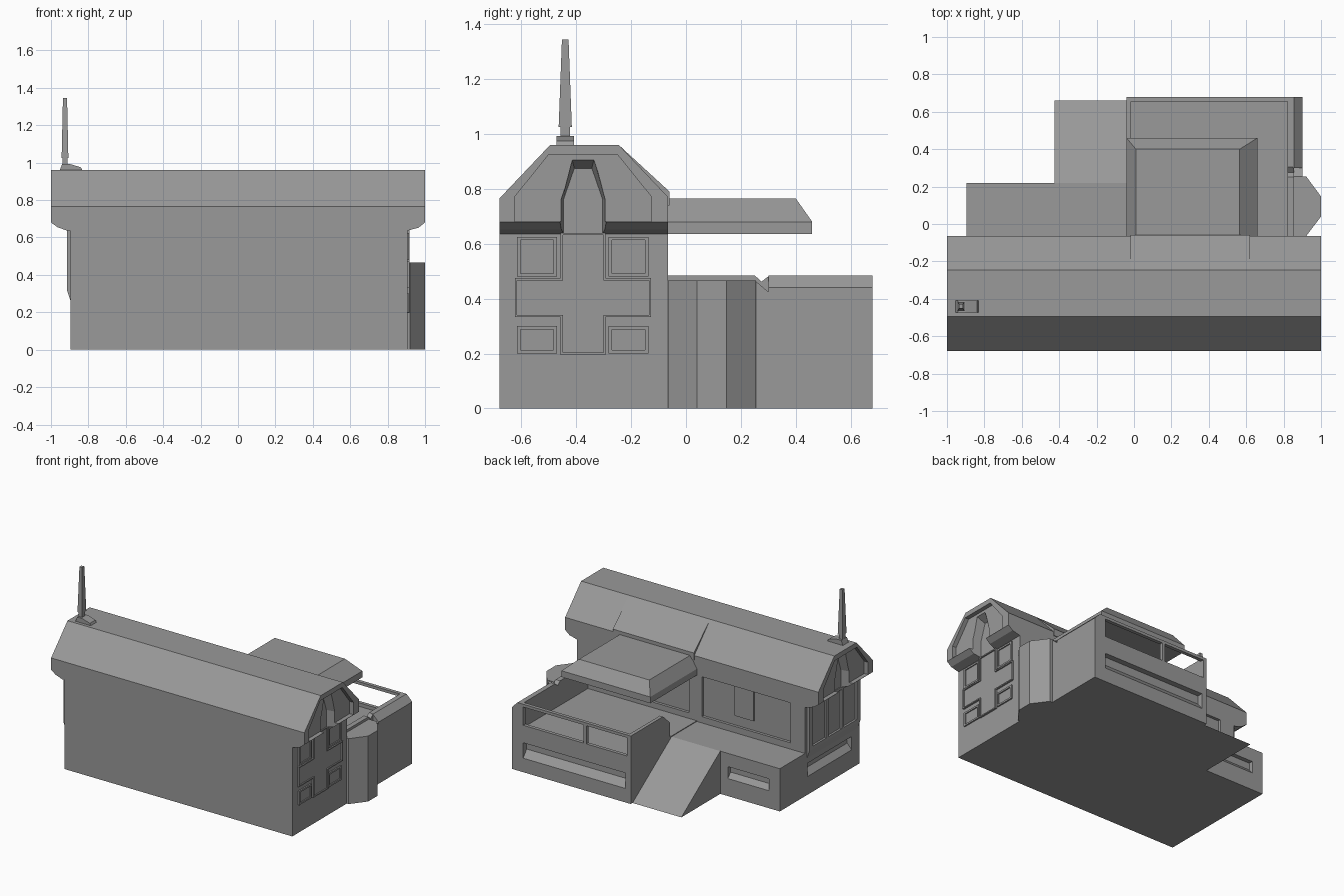
import bpy, bmesh

# One dark grey for the whole building
grey = bpy.data.materials.new("dark_grey")
grey.diffuse_color = (0.32, 0.32, 0.32, 1)


def prism(name, pts, axis, a, b, taper=None):
    """Extrude a 2D outline along an axis from a to b."""
    place = {'x': lambda p, d: (d, p[0], p[1]),
             'y': lambda p, d: (p[0], d, p[1]),
             'z': lambda p, d: (p[0], p[1], d)}[axis]
    bm = bmesh.new()
    lo = [bm.verts.new(place(p, a)) for p in pts]
    hi = [bm.verts.new(place(p, b)) for p in (taper or pts)]
    n = len(pts)
    bm.faces.new(lo)
    bm.faces.new(hi)
    for i in range(n):
        j = (i + 1) % n
        bm.faces.new((lo[i], lo[j], hi[j], hi[i]))
    bmesh.ops.recalc_face_normals(bm, faces=bm.faces)
    me = bpy.data.meshes.new(name)
    bm.to_mesh(me)
    bm.free()
    me.materials.append(grey)
    ob = bpy.data.objects.new(name, me)
    bpy.context.collection.objects.link(ob)
    return ob


def rect(u0, u1, v0, v1):
    return [(u0, v0), (u1, v0), (u1, v1), (u0, v1)]


def box(name, x0, x1, y0, y1, z0, z1):
    return prism(name, rect(x0, x1, y0, y1), 'z', z0, z1)


def cut(target, cutter):
    """Subtract the cutter from the target and discard it."""
    mod = target.modifiers.new("cut", 'BOOLEAN')
    mod.object = cutter
    mod.solver = 'EXACT'
    bpy.context.view_layer.objects.active = target
    bpy.ops.object.modifier_apply(modifier=mod.name)
    bpy.data.objects.remove(cutter)


Y0, Y1 = -0.68, -0.065          # hall depth range
YC = -0.375                     # hall centre line

# Main hall with large window recesses in its back wall
hall = box("hall_walls", -0.895, 0.905, Y0, Y1, 0, 0.70)
for x0, x1 in [(-0.78, -0.08), (0.02, 0.70)]:
    cut(hall, box("cutter", x0, x1, -0.085, 0, 0.35, 0.66))
box("back_door", -0.48, -0.33, -0.09, -0.075, 0.42, 0.63)
# Low slit in the left end wall
cut(hall, prism("cutter", [(-0.95, 0.12), (-0.895, 0.13), (-0.86, 0.17), (-0.86, 0.225), (-0.95, 0.225)],
                'y', -0.59, -0.09))

# Gambrel roof with sloped overhang undersides
roof = prism("roof", [(Y0, 0.68), (Y0, 0.765), (-0.495, 0.96), (-0.245, 0.96),
                      (Y1, 0.77), (Y1, 0.68)], 'x', -1, 1)
under = prism("roof_underside", [(-1, 0.68), (1, 0.68), (0.965, 0.652), (0.90, 0.635),
                                 (-0.91, 0.635), (-0.965, 0.655)], 'y', Y0, Y1)
# Shallow gable recess and a deep bent channel in each end
gable = [(-0.625, 0.682), (-0.625, 0.77), (-0.5, 0.925), (-0.25, 0.925),
         (-0.125, 0.77), (-0.125, 0.682)]


def channel(low, knee, top, z_top):
    half = [(low, 0.60), (knee, 0.762), (top, z_top)]
    return [(YC + u, v) for u, v in half] + [(YC - u, v) for u, v in reversed(half)]


for s in (1, -1):
    cut(roof, prism("cutter", gable, 'x', s * 0.97, s * 1.1))
    for part in (roof, under):
        cut(part, prism("cutter", channel(0.071, 0.071, 0.032, 0.875), 'x', s * 0.91, s * 1.01,
                        taper=channel(0.086, 0.086, 0.044, 0.925)))
# Slightly raised roof section that runs into the canopy
prism("raised_roof", [(-0.245, 0.96), (-0.06, 0.79), (-0.06, 0.74), (-0.12, 0.74)], 'x', -0.02, 0.62)


# Right end: raised cross frame with an inset face, and four framed windows
def cross(a, z0, z1, h, c0, c1):
    y = YC
    return [(y - a, z0), (y + a, z0), (y + a, c0), (y + h, c0), (y + h, c1), (y + a, c1),
            (y + a, z1), (y - a, z1), (y - a, c1), (y - h, c1), (y - h, c0), (y - a, c0)]


frame = prism("cross_frame", cross(0.082, 0.195, 0.64, 0.248, 0.333, 0.475), 'x', 0.89, 0.918)
cut(frame, prism("cutter", cross(0.074, 0.203, 0.632, 0.240, 0.341, 0.467), 'x', 0.909, 1))
for y0 in (-0.615, -0.282):
    for z0, z1 in ((0.48, 0.625), (0.2, 0.3)):
        win = box("window_frame", 0.89, 0.915, y0, y0 + 0.145, z0, z1)
        cut(win, box("cutter", 0.907, 1, y0 + 0.012, y0 + 0.133, z0 + 0.012, z1 - 0.012))

# Left end: raised window bay with tapered foot and recessed panes
bay = prism("left_window_bay", [(-0.88, 0.26), (-0.895, 0.26), (-0.915, 0.32), (-0.915, 0.64), (-0.88, 0.64)],
            'y', -0.66, -0.085)
for y0, y1 in ((-0.62, -0.475), (-0.45, -0.30), (-0.275, -0.125)):
    cut(bay, box("cutter", -1, -0.90, y0, y1, 0.34, 0.62))

# Back-left platform with a sloped-sill slit window
platform = box("platform", -0.895, -0.03, -0.08, 0.22, 0, 0.305)
cut(platform, prism("cutter", [(0.19, 0.16), (0.22, 0.125), (0.3, 0.125), (0.3, 0.21), (0.19, 0.21)],
                    'x', -0.81, -0.485))

# Access ramp
prism("ramp", [(0.2, 0), (0.66, 0), (0.22, 0.305), (0.2, 0.305)], 'x', -0.425, -0.035)

# Terrace base and its slit window
terrace = box("terrace_base", -0.04, 0.9, -0.08, 0.68, 0, 0.31)
cut(terrace, prism("cutter", [(0.64, 0.15), (0.68, 0.10), (0.8, 0.10), (0.8, 0.21), (0.64, 0.21)],
                   'x', 0.0, 0.81))

# Terrace parapets: left, back with two openings, and chamfered right
prism("left_parapet", [(0.236, 0.30), (0.68, 0.30), (0.68, 0.485), (0.316, 0.485), (0.236, 0.41)],
      'x', -0.04, -0.015)
rail = box("back_railing", -0.04, 0.85, 0.655, 0.68, 0.30, 0.485)
for x0, x1 in ((-0.012, 0.31), (0.332, 0.81)):
    cut(rail, box("cutter", x0, x1, 0.6, 0.75, 0.335, 0.465))
prism("right_parapet_inner", [(-0.07, 0.30), (0.68, 0.30), (0.68, 0.485), (0.305, 0.485),
                              (0.275, 0.462), (0.25, 0.485), (-0.07, 0.485)], 'x', 0.82, 0.855)
prism("right_parapet_outer", [(0.85, 0.30), (0.9, 0.30), (0.9, 0.44), (0.855, 0.485), (0.85, 0.485)],
      'y', 0.3, 0.68)
# Dip in the parapet where it slopes down from the corner bay
prism("parapet_dip", [(0.25, 0.30), (0.30, 0.30), (0.30, 0.425), (0.25, 0.467)], 'x', 0.85, 0.9)

# Faceted corner bay on the right
prism("corner_bay", [(0.85, -0.07), (0.92, Y1), (1.0, 0.04), (1.0, 0.147), (0.92, 0.255), (0.85, 0.255)],
      'z', 0, 0.467)

# Canopy with sloping top edges
box("canopy_edge", -0.04, 0.66, -0.08, 0.46, 0.635, 0.68)
prism("canopy_top", rect(-0.04, 0.66, -0.08, 0.46), 'z', 0.68, 0.765,
      taper=rect(0.01, 0.565, -0.08, 0.40))

# Spire: sloped foot, collar and tapered mast
prism("spire_foot", [(-0.955, 0.955), (-0.94, 0.993), (-0.90, 0.993), (-0.84, 0.975), (-0.83, 0.955)],
      'y', -0.472, -0.408)


def square(h, k):
    return rect(-0.925 - h, -0.925 + h, -0.44 - k, -0.44 + k)


prism("spire_collar", square(0.014, 0.018), 'z', 0.98, 1.03)
prism("spire_mast", square(0.018, 0.024), 'z', 1.025, 1.345, taper=square(0.011, 0.012))
